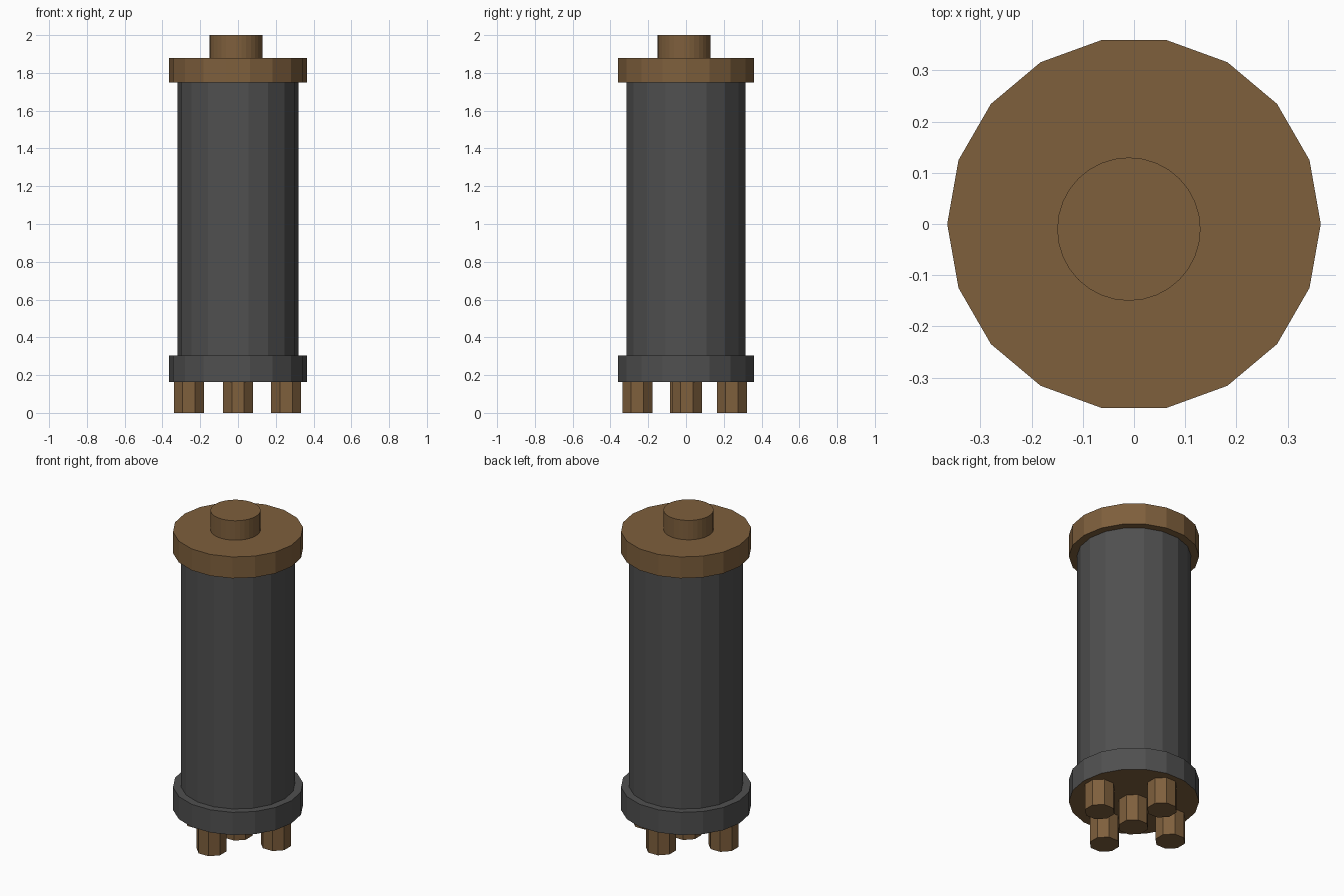
import bpy, bmesh, math
from mathutils import Matrix

if "Cube" in bpy.data.objects:
    bpy.data.objects.remove(bpy.data.objects["Cube"])


def material(name, color):
    m = bpy.data.materials.new(name)
    m.diffuse_color = (*color, 1.0)
    m.use_nodes = True
    m.node_tree.nodes["Principled BSDF"].inputs["Base Color"].default_value = m.diffuse_color
    return m


BROWN = material("brown", (0.21, 0.115, 0.046))
GRAY = material("dark gray", (0.08, 0.08, 0.08))


def prism(name, radius, z0, z1, sides, mats, x=0.0, y=0.0, turn=0.0):
    """Upright prism with a vertex on +x when turn is zero."""
    bm = bmesh.new()
    ring = []
    for i in range(sides):
        a = math.tau * i / sides + turn
        ring.append(bm.verts.new((x + radius * math.cos(a), y + radius * math.sin(a), z0)))
    base = bm.faces.new(ring)
    top = bmesh.ops.extrude_face_region(bm, geom=[base], use_keep_orig=True)["geom"]
    bmesh.ops.translate(bm, vec=(0, 0, z1 - z0),
                        verts=[v for v in top if isinstance(v, bmesh.types.BMVert)])
    bmesh.ops.recalc_face_normals(bm, faces=bm.faces[:])
    # a second material goes on the underside
    for f in bm.faces:
        f.normal_update()
        f.material_index = 1 if len(mats) > 1 and f.normal.z < -0.5 else 0
    me = bpy.data.meshes.new(name)
    bm.to_mesh(me)
    bm.free()
    for m in mats:
        me.materials.append(m)
    ob = bpy.data.objects.new(name, me)
    bpy.context.collection.objects.link(ob)
    return ob


# main cylinder with its base collar and top cap
prism("body", 0.32, 0.28, 1.76, 18, [GRAY])
prism("base_collar", 0.365, 0.163, 0.303, 18, [GRAY, BROWN])
prism("top_cap", 0.365, 1.748, 1.88, 18, [BROWN])

# round terminal, slightly off centre
prism("top_knob", 0.14, 1.87, 2.0, 32, [BROWN], x=-0.01, y=-0.01)

# five octagonal pins in a cross
pins = {"left": (-0.26, 0.005), "right": (0.255, 0.005), "center": (0, -0.005),
        "front": (0, -0.257), "back": (0, 0.243)}
for side, (px, py) in pins.items():
    prism("pin_" + side, 0.086, 0.0, 0.17, 8, [BROWN], px, py, math.pi / 8)
